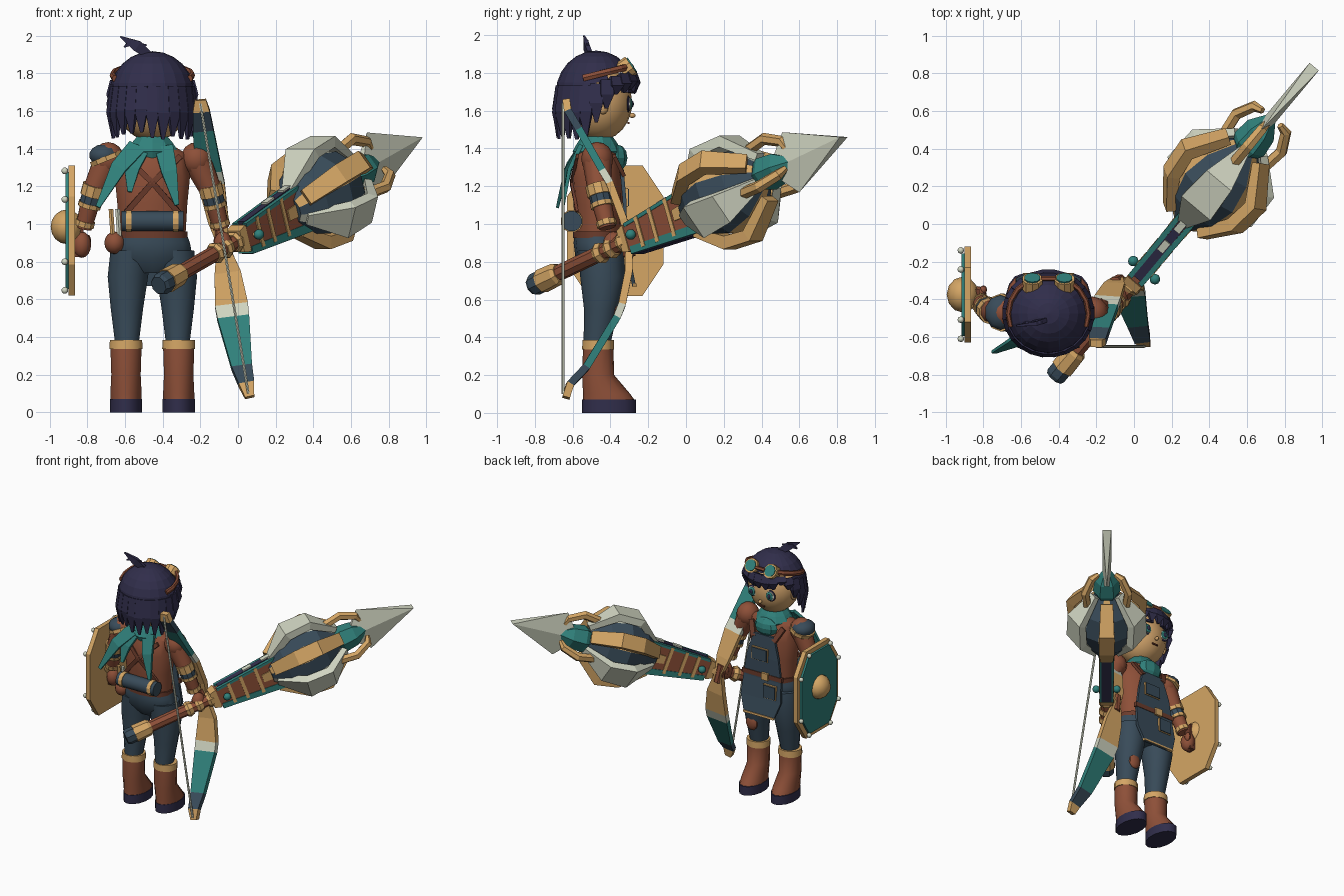
import bpy, bmesh, math, random
from mathutils import Vector, Matrix

default_cube = bpy.data.objects.get("Cube")
if default_cube:
    bpy.data.objects.remove(default_cube, do_unlink=True)
random.seed(4)


def material(name, *rgb):
    mat = bpy.data.materials.new(name)
    mat.use_nodes = True
    mat.diffuse_color = (*rgb, 1)
    mat.node_tree.nodes["Principled BSDF"].inputs["Base Color"].default_value = (*rgb, 1)
    return mat


teal = material("teal", .03, .22, .2)
tan = material("golden tan", .66, .38, .13)
brown = material("leather brown", .27, .08, .04)
dark = material("dark leather", .15, .045, .025)
slate = material("slate blue", .04, .07, .1)
navy = material("navy", .03, .027, .07)
pale = material("pale steel", .64, .67, .54)
skin = material("skin", .66, .38, .15)

frame = Matrix()  # every part is built in the current frame


def finish(name, bm, mats, smooth):
    bmesh.ops.recalc_face_normals(bm, faces=bm.faces)
    bm.transform(frame)
    mesh = bpy.data.meshes.new(name)
    bm.to_mesh(mesh)
    bm.free()
    obj = bpy.data.objects.new(name, mesh)
    bpy.context.collection.objects.link(obj)
    for mat in mats if isinstance(mats, list) else [mats]:
        mesh.materials.append(mat)
    if smooth:
        bpy.ops.object.select_all(action='DESELECT')
        obj.select_set(True)
        bpy.context.view_layer.objects.active = obj
        bpy.ops.object.shade_smooth_by_angle(angle=math.radians(45))


def tube(name, path, radii, mats, sides=8, side=(1, 0, 0), level=False, smooth=False, paint=None):
    """Loft elliptical rings along a path; paint(segment, side) picks a material."""
    bm, rings = bmesh.new(), []
    path, side = [Vector(p) for p in path], Vector(side)
    grow = math.sqrt(2) if sides == 4 else 1
    for i, p in enumerate(path):
        along = path[min(i + 1, len(path) - 1)] - path[max(i - 1, 0)]
        along = Vector((0, 0, 1)) if level else along.normalized()
        across = (side - along * side.dot(along)).normalized()
        third = along.cross(across)
        r = radii[i] if isinstance(radii, list) else radii
        rx, ry = r if isinstance(r, tuple) else (r, r)
        ring = []
        for k in range(sides):
            a = math.tau * (k + .5) / sides
            ring.append(bm.verts.new(p + grow * (across * rx * math.cos(a) + third * ry * math.sin(a))))
        rings.append(ring)
    for i in range(len(rings) - 1):
        for k in range(sides):
            j = (k + 1) % sides
            face = bm.faces.new((rings[i][k], rings[i][j], rings[i + 1][j], rings[i + 1][k]))
            face.material_index = paint(i, k) if paint else 0
    bm.faces.new(rings[0][::-1]).material_index = paint(0, 0) if paint else 0
    bm.faces.new(rings[-1]).material_index = paint(len(rings) - 2, 0) if paint else 0
    finish(name, bm, mats, smooth)


def ball(name, center, size, mat, segments=12, keep=None, smooth=True):
    bm = bmesh.new()
    size = size if isinstance(size, tuple) else (size,) * 3
    place = Matrix.Translation(center) @ Matrix.Diagonal((*size, 1))
    bmesh.ops.create_uvsphere(bm, u_segments=segments, v_segments=segments // 2 + 2, radius=1, matrix=place)
    if keep:
        bmesh.ops.delete(bm, geom=[v for v in bm.verts if not keep(v.co)], context='VERTS')
    finish(name, bm, mat, smooth)


def hull(name, points, mat):
    bm = bmesh.new()
    bmesh.ops.convex_hull(bm, input=[bm.verts.new(p) for p in points])
    finish(name, bm, mat, False)


def column(name, rows, mat, x=0, sides=14, smooth=True):
    """Rows of (height, y, half width, half depth)."""
    tube(name, [(x, y, z) for z, y, w, d in rows], [(w, d) for z, y, w, d in rows],
         mat, sides, level=True, smooth=smooth)


# ---- Character, facing +y ----
frame = Matrix.Translation((-.455, -.45, 0))
for s, label in ((-1, "right"), (1, "left")):
    x = s * .14
    column(label + "_sole", [(0, .043, .088, .143), (.07, .043, .088, .143)], navy, x)
    column(label + "_boot", [(.06, .043, .085, .14), (.1, .03, .085, .125), (.2, -.015, .08, .085),
                             (.35, -.015, .085, .08)], brown, x)
    column(label + "_boot_cuff", [(.335, -.015, .09, .085), (.385, -.015, .088, .083)], tan, x)
    tube(label + "_leg", [(s * .135, -.02, .37), (s * .135, 0, .55), (s * .13, .01, .72), (s * .115, 0, .86)],
         [(.065, .072), (.088, .09), (.11, .12), (.11, .12)], slate, 14, level=True, smooth=True)
    # Arms with cuffs, hands and shoulders
    ball(label + "_shoulder", (s * .235, -.02, 1.345), (.085, .085, .09), brown)
    shoulder, elbow, wrist = Vector((s * .235, -.02, 1.34)), Vector((s * .315, -.01, 1.17)), Vector((s * .365, .035, .98))
    tube(label + "_upper_arm", [shoulder, elbow], [.08, .06], brown, 10, smooth=True)
    tube(label + "_forearm", [elbow, wrist], [.056, .045], brown, 10, smooth=True)
    for low, high, mat, radius in ((-.2, .1, tan, .066), (.1, .3, slate, .058), (.3, .42, tan, .063), (.8, .95, tan, .054)):
        tube(label + "_bracer_band", [elbow.lerp(wrist, low), elbow.lerp(wrist, high)], radius, mat, 10)
    ball(label + "_hand", (s * .375, .065, .89), (.05, .055, .07), brown)
    ball(label + "_thumb", (s * .345, .1, .91), (.02, .025, .035), brown, 8)

column("hips", [(.74, 0, .09, .08), (.82, -.01, .22, .125), (.9, -.015, .205, .13), (.95, -.015, .185, .125)], slate)
column("torso", [(.93, -.015, .18, .12), (1.1, -.015, .19, .13), (1.25, -.02, .205, .135),
                 (1.37, -.02, .19, .11), (1.43, -.02, .09, .07)], brown)
column("belt", [(.925, -.015, .192, .133), (.96, -.015, .192, .133)], dark)
column("neck", [(1.36, -.02, .07, .065), (1.52, -.02, .065, .06)], skin)
column("scarf", [(1.34, -.02, .12, .11), (1.385, -.02, .145, .13), (1.43, -.02, .115, .105), (1.465, -.02, .085, .08)],
       teal, sides=10, smooth=False)
ball("scarf_front_fold", (0, .09, 1.35), (.1, .05, .07), teal, 8, smooth=False)
for start, middle, end in ((-.08, (-.18, -.18, 1.3), (-.29, -.23, 1.09)), (.06, (.09, -.17, 1.28), (.13, -.2, 1.1)),
                           (-.06, (-.11, -.16, 1.3), (-.12, -.19, 1.17))):
    tube("scarf_tail", [(start, -.11, 1.41), middle, end], [(.05, .012), (.042, .01), (.012, .008)], teal, 4)

# Shoulder guard on the shield side
ball("shoulder_guard", (-.255, -.02, 1.365), (.085, .095, .06), slate, 10)
tube("shoulder_guard_trim", [(-.24, -.02, 1.335), (-.25, -.02, 1.36)], (.092, .102), tan, 10)

# Apron, pockets and buckle
column("apron", [(.67, .175, .13, .01), (.8, .15, .175, .01), (.95, .128, .165, .01), (1.12, .125, .14, .01),
                 (1.29, .11, .09, .01)], slate, sides=4, smooth=False)
for name, x, y, z, w, h in (("chest_pocket", .02, .134, 1.14, .07, .05), ("side_pocket", -.08, .155, .87, .055, .055)):
    for part, mat, grow, out in (("_trim", tan, 1, 0), ("_panel", slate, .9, .007)):
        column(name + part, [(z - h * grow, y + out, w * grow, .008), (z + h * grow, y + out, w * grow, .008)],
               mat, x, 4, False)
column("apron_belt", [(.96, .13, .175, .012), (.995, .13, .175, .012)], dark, sides=4, smooth=False)
column("buckle", [(.95, .145, .03, .01), (1.005, .145, .03, .01)], tan, -.03, 4, False)
column("apron_hem", [(.67, .18, .131, .01), (.685, .178, .137, .01)], tan, sides=4, smooth=False)
ball("knee_patch", (.135, .075, .54), (.05, .025, .06), brown, 10)

# Back gear
tube("bedroll", [(-.165, -.155, 1.015), (.165, -.155, 1.015)], .055, slate, 12, (0, 1, 0), smooth=True)
for s in (-1, 1):
    tube("bedroll_band", [(s * .11, -.155, 1.015), (s * .14, -.155, 1.015)], .06, tan, 12, (0, 1, 0))
    tube("back_strap", [(s * .15, -.125, 1.36), (0, -.157, 1.22), (s * -.14, -.125, 1.06)], (.015, .008), dark, 4)
    tube("front_strap", [(s * .14, .07, 1.36), (s * .09, .12, 1.26)], (.02, .01), dark, 4)
ball("belt_pouch", (-.2, -.07, .9), (.055, .06, .06), brown)
for x, mat in ((-.21, tan), (-.175, pale)):
    tube("belt_tool", [(x, -.09, .93), (x - .01, -.09, 1.08)], .014, mat, 6)

# Head and face
ball("head", (0, -.015, 1.64), (.19, .18, .2), skin, 20)
ball("nose", (0, .165, 1.575), (.014, .018, .014), skin, 8)
for s in (-1, 1):
    for name, y, w, h, mat in (("eye_rim", .145, .046, .045, navy), ("eye_white", .152, .039, .036, pale),
                               ("iris", .158, .03, .033, teal), ("pupil", .165, .013, .018, navy)):
        ball(name, (s * .078, y, 1.635), (w, .009, h), mat, 10)
    tube("eyebrow", [(s * .035, .168, 1.7), (s * .115, .138, 1.705)], .008, navy, 4, (0, 0, 1))
    ball("ear", (s * .19, .01, 1.62), (.02, .03, .04), skin, 8)
tube("mouth", [(-.025, .145, 1.535), (.025, .145, 1.535)], .005, dark, 4, (0, 0, 1))

# Hair cap with hanging locks all round, short over the brow
ball("hair_cap", (0, -.025, 1.69), (.225, .215, .228), navy, 20,
     keep=lambda p: p.z > 1.58 and not (p.y > .04 and p.z < 1.75), smooth=False)
for degrees in range(-90, 270, 15):
    a = math.radians(degrees)
    front = max(0, math.sin(a) + .15)
    root = 1.73 + .07 * min(1, front)
    low = 1.47 + .24 * min(1, front * 1.3) + random.uniform(-.025, .025)
    path = [(r * math.cos(a), r * .95 * math.sin(a) - .025, z)
            for r, z in ((.205, root), (.226, (root + low) / 2), (.215, low))]
    tube("hair_lock", path, [(.032, .02), (.036, .018), (.008, .006)], navy, 4, (-math.sin(a), math.cos(a), 0))
tube("hair_tuft", [(-.02, -.06, 1.9), (-.08, -.08, 1.945), (-.17, -.09, 1.995)],
     [(.012, .02), (.012, .03), (.004, .004)], navy, 4, (0, 1, 0))
tube("hair_tuft_tip", [(-.03, -.07, 1.95), (-.12, -.08, 1.96), (-.15, -.09, 1.94)], [.004, .014, .004], navy, 4, (0, 1, 0))

# Goggles resting on the hair
arc = [math.radians(d) for d in range(-20, 61, 20)]
for s in (-1, 1):
    tube("goggle_strap", [(s * .213 * math.cos(a), .2 * math.sin(a) - .025, 1.79 + .05 * math.sin(a)) for a in arc],
         (.02, .014), brown, 6, (0, 0, 1))
    tube("goggle_ring", [(s * .085, .11, 1.805), (s * .085, .16, 1.84)], .056, tan, 10)
    tube("goggle_lens", [(s * .085, .145, 1.83), (s * .085, .166, 1.844)], .044, teal, 10)
tube("goggle_bridge", [(-.04, .16, 1.835), (.04, .16, 1.835)], .014, brown, 6, (0, 0, 1))

# ---- Shield ----
frame = Matrix.Translation((-.9, -.375, .965))
corners = [(.145, .345), (.255, .18), (.255, -.18), (.145, -.345)]
corners += [(-y, -z) for y, z in corners]
hull("shield_board", [(x, y, z) for y, z in corners for x in (0, .035)], tan)
hull("shield_face", [(x, y * .86, z * .9) for y, z in corners for x in (-.016, 0)], teal)
ball("shield_boss", (-.01, 0, .02), (.085, .095, .092), tan)
for y, z in corners:
    ball("shield_rivet", (-.02, y * .92, z * .92), .018, pale, 8)
tube("shield_grip", [(.05, 0, -.14), (.05, 0, .06)], (.03, .03), dark, 4)

# ---- Bow ----
frame = Matrix()
stave = [(-.2, -.635, 1.66), (-.195, -.625, 1.6), (-.185, -.565, 1.5), (-.155, -.44, 1.28), (-.14, -.4, 1.21),
         (-.105, -.33, 1.02), (-.085, -.3, .9), (-.055, -.305, .74), (-.035, -.34, .57), (-.025, -.37, .5),
         (.02, -.53, .24), (.045, -.615, .15), (.062, -.635, .08)]
widths = [.03, .045, .055, .07, .07, .055, .028, .07, .088, .085, .055, .042, .025]
bands = [1, 3, 0, 2, 1, 1, 1, 1, 2, 0, 3, 1]
tube("bow_stave", stave, [(w, .02) for w in widths], [teal, tan, pale, slate], 4, paint=lambda i, k: bands[i])
tube("bow_grip", [(-.1, -.315, .97), (-.075, -.3, .83)], .035, brown, 8)
tube("bow_string", [(-.2, -.65, 1.64), (.055, -.65, .1)], .008, pale, 6)

# ---- Lance: local x is up, y is sideways, z runs to the tip ----
butt, tip = Vector((-.41, -.8, .68)), Vector((.965, .845, 1.465))
axis = (tip - butt).normalized()
across = axis.cross((0, 0, 1)).normalized()
upward = across.cross(axis)
frame = Matrix.Translation(butt) @ Matrix((upward, across, axis)).transposed().to_4x4()


def rod(name, rows, mats, sides=8, **options):
    tube(name, [(0, 0, row[0]) for row in rows], [row[1] for row in rows], mats, sides, **options)


rod("butt_cap", [(-.02, .05), (.0, .06), (.06, .06)], slate)
rod("butt_collar", [(.05, .066), (.16, .062), (.18, .05)], tan)
rod("shaft", [(.1, .043), (.8, .043)], brown)
for start in (.46, .54, .63):
    rod("shaft_collar", [(start, .05), (start + .02, .06), (start + .05, .05)], tan)
rod("guard", [(.66, (.06, .045)), (.71, (.075, .05))], tan, 4)
for s in (-1, 1):
    ball("guard_bead", (0, s * .075, .77), .028, teal, 10)
    tube("guard_pin", [(0, 0, .77), (0, s * .07, .77)], .015, tan, 6)
    tube("sheath_edge", [(.07, s * .035, .72), (.11, s * .04, 1.2)], (.01, .014), teal, 4)
rod("sheath", [(.7, (.065, .045)), (1.25, (.11, .05))], brown, 4)
tube("sheath_spine", [(.068, 0, .74), (.115, 0, 1.25)], (.016, .024), navy, 4)
tube("sheath_keel", [(-.07, 0, .72), (-.125, 0, 1.25)], [(.02, .05), (.025, .054)], teal, 4)
tube("sheath_underside", [(-.09, 0, .73), (-.15, 0, 1.25)], (.006, .036), navy, 4)
for start in (.8, .9, 1.02):
    half = .06 + (start - .7) * .1
    rod("sheath_band", [(start, (half + .012, .054)), (start + .025, (half + .014, .054))], tan, 4)
for start in (.95, 1.1):
    half = .085 + (start - .7) * .09
    tube("spine_plate", [(half, 0, start), (half + .006, 0, start + .07)], (.006, .02), pale, 4)
rod("sheath_inlay", [(1.06, (.03, .056)), (1.2, (.04, .06))], tan, 4)

# Faceted head: three tan ribs and three pale petals over slate panels
panels = [1, 2, 1, 0]
rod("lance_head", [(1.13, .08), (1.25, .18), (1.4, .23), (1.55, .19), (1.67, .08)], [pale, slate, tan], 12,
    paint=lambda i, k: panels[k % 4])


def radial(name, degrees, rows, radii, mat, sides):
    a = math.radians(degrees)
    tube(name, [(r * math.cos(a), r * math.sin(a), z) for r, z in rows], radii, mat, sides,
         (-math.sin(a), math.cos(a), 0))


for degrees in (0, 120, 240):
    radial("pale_petal", degrees, [(.1, 1.16), (.25, 1.34), (.25, 1.52), (.1, 1.69)],
           [(.03, .02), (.1, .03), (.085, .03), (.03, .02)], pale, 4)
    radial("tan_rib", degrees + 60, [(.13, 1.16), (.255, 1.34), (.275, 1.5), (.13, 1.68)],
           [(.045, .025), (.055, .035), (.055, .035), (.045, .025)], tan, 4)
    radial("claw", degrees, [(.07, 1.56), (.16, 1.62), (.18, 1.75), (.125, 1.86), (.07, 1.88)],
           [.03, .033, .033, .03, .018], tan, 6)
rod("gem", [(1.6, .05), (1.7, .1), (1.8, .088), (1.89, .03)], teal, 6)
# Blade with a ridge along the middle that ends in a chisel tip
ridge = [(0, y, z) for y in (-.032, .032) for z in (1.74, 2.27)]
hull("blade", ridge + [(.17, 0, 1.88), (-.17, 0, 1.88)], pale)
